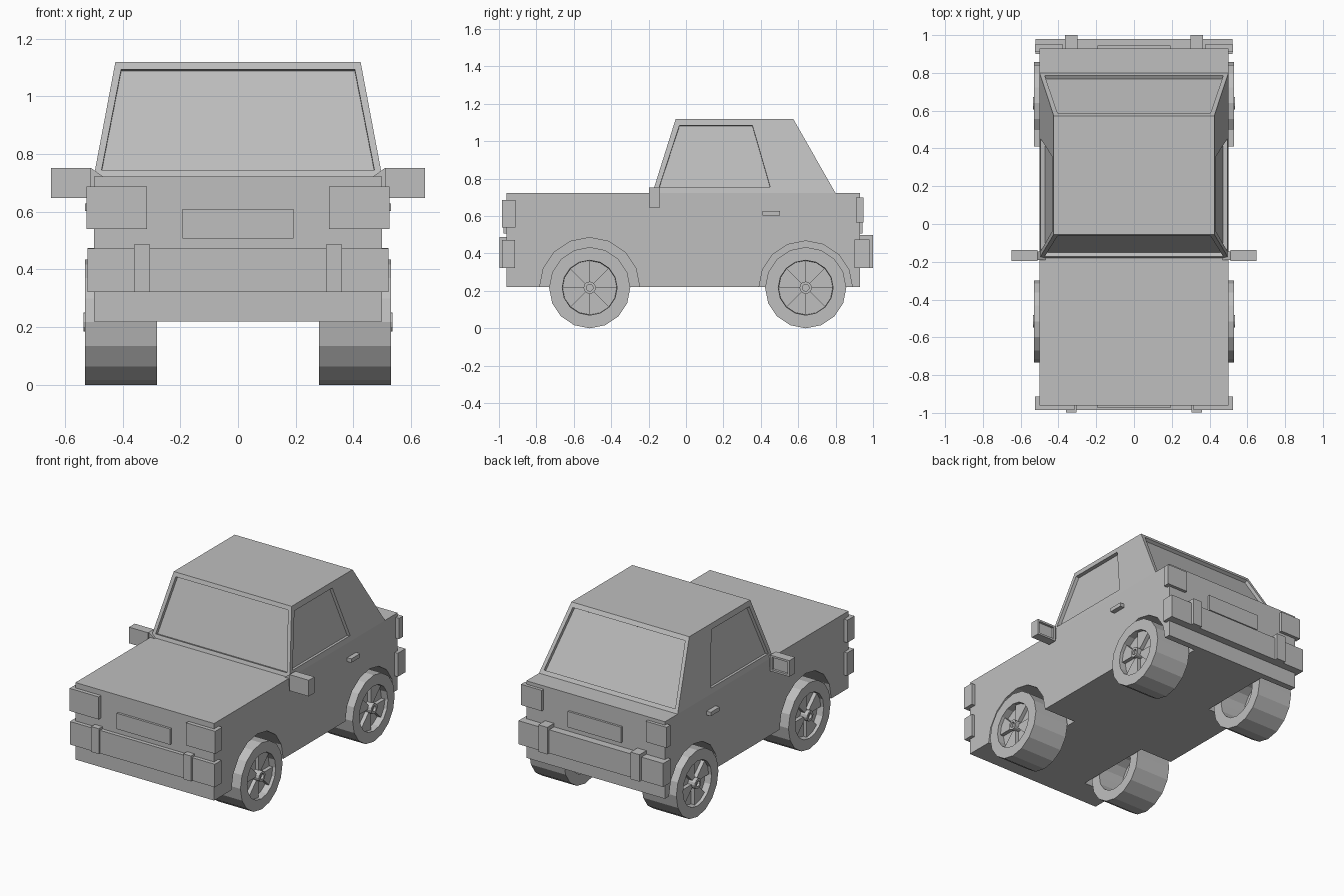
import bpy, bmesh, math
from mathutils import Vector

if "Cube" in bpy.data.objects:
    bpy.data.objects.remove(bpy.data.objects["Cube"])

grey = bpy.data.materials.new("plain grey")
grey.diffuse_color = (0.52, 0.52, 0.52, 1)
grey.use_nodes = True
grey.node_tree.nodes["Principled BSDF"].inputs["Base Color"].default_value = grey.diffuse_color


def finish(bm, name, fix=True):
    if fix:
        bmesh.ops.recalc_face_normals(bm, faces=bm.faces)
    me = bpy.data.meshes.new(name)
    bm.to_mesh(me)
    bm.free()
    me.materials.append(grey)
    ob = bpy.data.objects.new(name, me)
    bpy.context.collection.objects.link(ob)
    return ob


def add_box(bm, x0, x1, y0, y1, z0, z1):
    vs = bmesh.ops.create_cube(bm, size=1)["verts"]
    for v in vs:
        v.co = Vector((x0 if v.co.x < 0 else x1, y0 if v.co.y < 0 else y1, z0 if v.co.z < 0 else z1))
    return vs


def box(name, *dims):
    bm = bmesh.new()
    add_box(bm, *dims)
    return finish(bm, name)


def pair(name, x0, x1, *rest):
    box(name + "_left", -x1, -x0, *rest)
    box(name + "_right", x0, x1, *rest)


def extrude(bm, pts, vec):
    f = bm.faces.new([bm.verts.new(p) for p in pts])
    new = bmesh.ops.extrude_face_region(bm, geom=[f], use_keep_orig=True)["geom"]
    for v in new:
        if isinstance(v, bmesh.types.BMVert):
            v.co += Vector(vec)


def ring(x, y, z, r, n):
    return [(x, y + r * math.sin(math.tau * i / n), z + r * math.cos(math.tau * i / n)) for i in range(n)]


WHEEL_Z = 0.217
AXLES = (("front", -0.515, 0.268), ("rear", 0.64, 0.25))

# lower body with four wheel wells cut into it
body = box("lower_body", -0.5, 0.5, -0.96, 0.93, 0.22, 0.722)
for end, y, arch in AXLES:
    for side, s in (("left", -1), ("right", 1)):
        bm = bmesh.new()
        extrude(bm, ring(s * 0.265, y, WHEEL_Z, arch, 16), (s * 0.4, 0, 0))
        cutter = finish(bm, f"wheel_well_cutter_{end}_{side}")
        cutter.hide_render = True
        cutter.hide_set(True)
        mod = body.modifiers.new("wheel well", "BOOLEAN")
        mod.operation = "DIFFERENCE"
        mod.solver = "EXACT"
        mod.object = cutter

# cabin with four recessed windows
bm = bmesh.new()
for v in add_box(bm, -0.5, 0.5, -0.18, 0.8, 0.722, 1.12):
    if v.co.z > 1:
        v.co.x *= 0.85
        v.co.y = -0.055 if v.co.y < 0 else 0.573
bmesh.ops.recalc_face_normals(bm, faces=bm.faces)
bm.normal_update()
for f in [f for f in bm.faces if abs(f.normal.z) < 0.9]:
    n, c = f.normal.copy(), f.calc_center_median()
    bmesh.ops.inset_individual(bm, faces=[f], thickness=0.03, depth=0)
    for v in f.verts:
        top, back = v.co.z > c.z, v.co.y > c.y
        if abs(n.x) > 0.7:
            v.co.z = 1.085 if top else 0.755
            v.co.y = (0.355 if back else -0.035) if top else (0.45 if back else -0.143)
            v.co.x = c.x - ((v.co.y - c.y) * n.y + (v.co.z - c.z) * n.z) / n.x
        else:
            v.co.z = 1.094 if top else 0.745
            v.co.x = math.copysign(0.405 if top else 0.473, v.co.x)
            v.co.y = c.y - (v.co.z - c.z) * n.z / n.y
    bmesh.ops.inset_individual(bm, faces=[f], thickness=0, depth=0)
    for v in f.verts:
        v.co -= n * 0.022
finish(bm, "cabin")

# bumpers, guards, lamps, plates and door handles
box("front_bumper", -0.522, 0.522, -0.985, -0.915, 0.322, 0.472)
box("rear_bumper", -0.522, 0.522, 0.90, 0.98, 0.322, 0.475)
pair("front_bumper_guard", 0.305, 0.36, -0.998, -0.95, 0.322, 0.487)
pair("rear_bumper_guard", 0.3, 0.365, 0.93, 1.0, 0.322, 0.498)
pair("headlamp", 0.315, 0.525, -0.985, -0.912, 0.54, 0.687)
pair("tail_lamp", 0.375, 0.525, 0.91, 0.95, 0.565, 0.70)
box("front_plate", -0.192, 0.192, -0.975, -0.95, 0.507, 0.61)
box("rear_plate", -0.192, 0.192, 0.92, 0.944, 0.507, 0.61)
pair("door_handle", 0.49, 0.53, 0.41, 0.502, 0.603, 0.628)

# door mirrors with a recessed glass facing back
for side, s in (("left", -1), ("right", 1)):
    bm = bmesh.new()
    add_box(bm, *sorted((s * 0.51, s * 0.648)), -0.197, -0.138, 0.647, 0.752)
    bmesh.ops.recalc_face_normals(bm, faces=bm.faces)
    bm.normal_update()
    glass = [f for f in bm.faces if f.normal.y > 0.9]
    bmesh.ops.inset_individual(bm, faces=glass, thickness=0.018, depth=0)
    bmesh.ops.inset_individual(bm, faces=glass, thickness=0, depth=0)
    for v in glass[0].verts:
        v.co.y -= 0.015
    finish(bm, "door_mirror_" + side)
    bm = bmesh.new()
    arm = ((0.51, 0.752), (0.465, 0.72), (0.49, 0.67), (0.51, 0.67))
    extrude(bm, [(s * x, -0.19, z) for x, z in arm], (0, 0.045, 0))
    finish(bm, "mirror_arm_" + side)


def lathe(bm, y, s, profile, n):
    # profile is a list of (x, radius); radius 0 closes the end with a cap
    loops = [[bm.verts.new(p) for p in ring(s * x, y, WHEEL_Z, r, n)] for x, r in profile]
    for a, b in zip(loops, loops[1:]):
        for i in range(n):
            bm.faces.new((a[i], a[(i + 1) % n], b[(i + 1) % n], b[i]))
    bm.faces.new(loops[0])
    bm.faces.new(loops[-1])


# wheels: tyre with rim dish, four wedge spokes and a hollow hub
for end, y, arch in AXLES:
    for side, s in (("left", -1), ("right", 1)):
        bm = bmesh.new()
        lathe(bm, y, s, [(0.485, 0.145), (0.53, 0.147), (0.53, 0.217), (0.28, 0.217),
                         (0.28, 0.147), (0.46, 0.145)], 16)
        finish(bm, f"tyre_{end}_{side}")
        bm = bmesh.new()
        for k in range(4):
            a = k * math.pi / 2
            pts = [(s * 0.48, y, WHEEL_Z)]
            for d in (0, math.pi / 8, math.pi / 4):
                pts.append((s * 0.48, y + 0.145 * math.sin(a + d), WHEEL_Z + 0.145 * math.cos(a + d)))
            extrude(bm, pts, (s * 0.03, 0, 0))
        finish(bm, f"spokes_{end}_{side}")
        bm = bmesh.new()
        lathe(bm, y, s, [(0.52, 0.018), (0.535, 0.018), (0.535, 0.033), (0.48, 0.033)], 12)
        finish(bm, f"hub_{end}_{side}")
